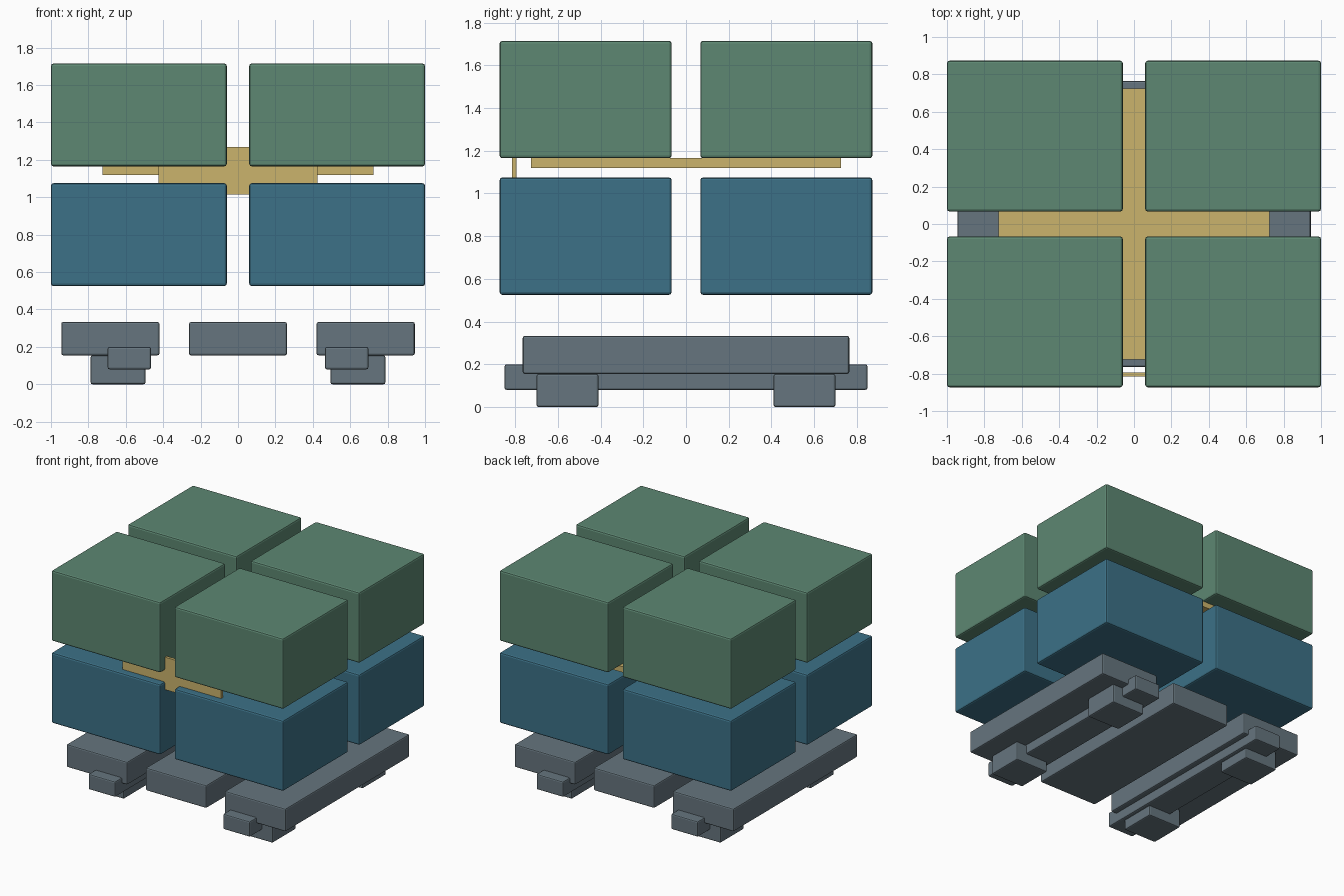
import bpy

cube = bpy.data.objects.get("Cube")
if cube:
    bpy.data.objects.remove(cube, do_unlink=True)


def material(name, rgb):
    """Flat colour from 0-255 display values, stored as linear."""
    lin = [((c / 255 + 0.055) / 1.055) ** 2.4 for c in rgb] + [1]
    m = bpy.data.materials.new(name)
    m.use_nodes = True
    m.diffuse_color = lin
    m.node_tree.nodes["Principled BSDF"].inputs["Base Color"].default_value = lin
    return m


green = material("muted green", (93, 135, 114))
blue = material("steel blue", (60, 113, 135))
grey = material("slate grey", (102, 117, 126))
yellow = material("pale yellow", (203, 179, 108))


def box(name, mat, xs, ys, zs, bevel=0.0):
    """Box spanning the given low/high ranges, with softened edges."""
    spans = (xs, ys, zs)
    bpy.ops.mesh.primitive_cube_add(size=1, location=[sum(s) / 2 for s in spans])
    ob = bpy.context.object
    ob.name = name
    ob.scale = [abs(s[1] - s[0]) for s in spans]
    bpy.ops.object.transform_apply(location=False, rotation=False, scale=True)
    ob.data.materials.append(mat)
    if bevel:
        mod = ob.modifiers.new("soft_edges", "BEVEL")
        mod.width = bevel
        mod.segments = 2
    return ob


def flip(span, side):
    return tuple(sorted(side * v for v in span))


SIDES = ((1, "left"), (-1, "right"))
ENDS = ((-1, "front"), (1, "back"))

# Two layers of four cartons
for layer, mat, zs in (("lower", blue, (0.525, 1.075)), ("upper", green, (1.165, 1.715))):
    for sx, side in SIDES:
        for sy, end in ENDS:
            box(f"{layer}_carton_{end}_{side}", mat,
                flip((0.06, 1.0), sx), flip((0.067, 0.873), sy), zs, 0.013)

# Divider sheet between the layers, and the front label plate
box("divider_sheet", yellow, (-0.725, 0.725), (-0.725, 0.725), (1.12, 1.165))
box("front_plate", yellow, (-0.425, 0.425), (-0.815, -0.793), (1.015, 1.268))

# Base: deck boards, long runners and feet
DECK_Y, DECK_Z = (-0.765, 0.765), (0.155, 0.333)
box("centre_deck_board", grey, (-0.262, 0.262), DECK_Y, DECK_Z, 0.01)
for sx, side in SIDES:
    box(f"deck_board_{side}", grey, flip((0.42, 0.945), sx), DECK_Y, DECK_Z, 0.01)
    box(f"runner_{side}", grey, flip((0.465, 0.697), sx), (-0.85, 0.85), (0.08, 0.2), 0.01)
    for sy, end in ENDS:
        box(f"foot_{end}_{side}", grey, flip((0.495, 0.788), sx),
            flip((0.41, 0.7), sy), (0, 0.155), 0.01)
